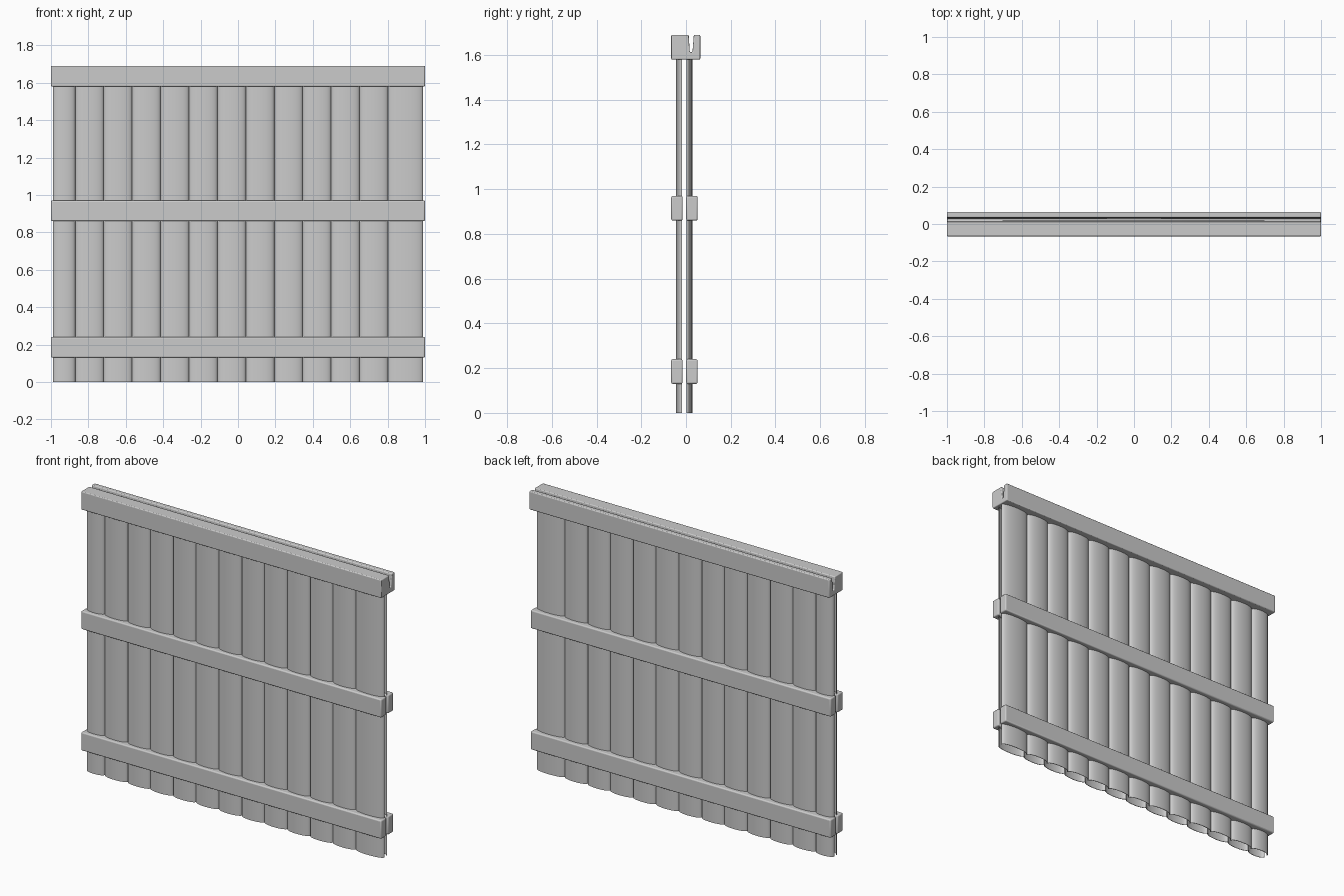
import bpy, math

if "Cube" in bpy.data.objects:
    bpy.data.objects.remove(bpy.data.objects["Cube"])

def mesh_obj(name, verts, faces):
    me = bpy.data.meshes.new(name)
    me.from_pydata(verts, [], faces)
    ob = bpy.data.objects.new(name, me)
    bpy.context.collection.objects.link(ob)
    return ob

def finish(ob, angle=35):
    bpy.ops.object.select_all(action='DESELECT')
    ob.select_set(True)
    bpy.context.view_layer.objects.active = ob
    bpy.ops.object.shade_smooth_by_angle(angle=math.radians(angle))

def bevel(ob, width):
    m = ob.modifiers.new("bevel", 'BEVEL')
    m.width = width
    m.segments = 3
    m.limit_method = 'ANGLE'

def extrude_x(name, profile, x0, x1):
    """Extrude a closed (y, z) profile along x."""
    n = len(profile)
    verts = [(x, y, z) for x in (x0, x1) for y, z in profile]
    faces = [(i, (i + 1) % n, n + (i + 1) % n, n + i) for i in range(n)]
    faces += [tuple(range(n))[::-1], tuple(range(n, 2 * n))]
    return mesh_obj(name, verts, faces)

def slat(name, xa, xb, base, peak, z0, z1, segs=20):
    """Thin curved half-cane shell, bulging from base to peak in y."""
    th = 0.003 if peak < base else -0.003
    outer, inner = [], []
    for i in range(segs + 1):
        a = math.pi * i / segs
        x = (xa + xb) / 2 - (xb - xa) / 2 * math.cos(a)
        s = max(0.0, math.sin(a)) ** 0.85
        outer.append((x, base + (peak - base) * s))
        xi = (xa + xb) / 2 - ((xb - xa) / 2 - 0.003) * math.cos(a)
        inner.append((xi, base + (peak + th - base) * s))
    ring = outer + inner[::-1]
    n = len(ring)
    verts = [(x, y, z) for z in (z0, z1) for x, y in ring]
    faces = [(i, (i + 1) % n, n + (i + 1) % n, n + i) for i in range(n)]
    for o in (0, n):
        faces += [(o + i, o + i + 1, o + n - 2 - i, o + n - 1 - i) for i in range(segs)]
    if peak > base:
        faces = [f[::-1] for f in faces]
    finish(mesh_obj(name, verts, faces), 40)

# split slats, one front and one back shell per slot
edges = [-0.99] + [-0.87 + 0.152 * i for i in range(12)] + [0.99]
for i, (xa, xb) in enumerate(zip(edges, edges[1:])):
    slat(f"front_slat_{i+1}", xa, xb, -0.019, -0.045, 0.0, 1.60)
    slat(f"back_slat_{i+1}", xa, xb, 0.002, 0.028, 0.0, 1.60)

# lower and middle rails, front and back
for label, z in (("lower", 0.13), ("middle", 0.86)):
    for side, y0, y1 in (("front", -0.066, -0.015), ("back", 0.001, 0.052)):
        r = extrude_x(f"{label}_{side}_rail",
                      [(y0, z), (y1, z), (y1, z + 0.11), (y0, z + 0.11)], -1, 1)
        bevel(r, 0.007)
        finish(r)

# top cap with a narrow tapered groove
cap = extrude_x("top_cap", [(-0.066, 1.58), (0.064, 1.58), (0.064, 1.69), (0.035, 1.69),
                            (0.029, 1.613), (0.017, 1.613), (0.012, 1.69), (-0.066, 1.69)], -1, 1)
bevel(cap, 0.005)
finish(cap)
